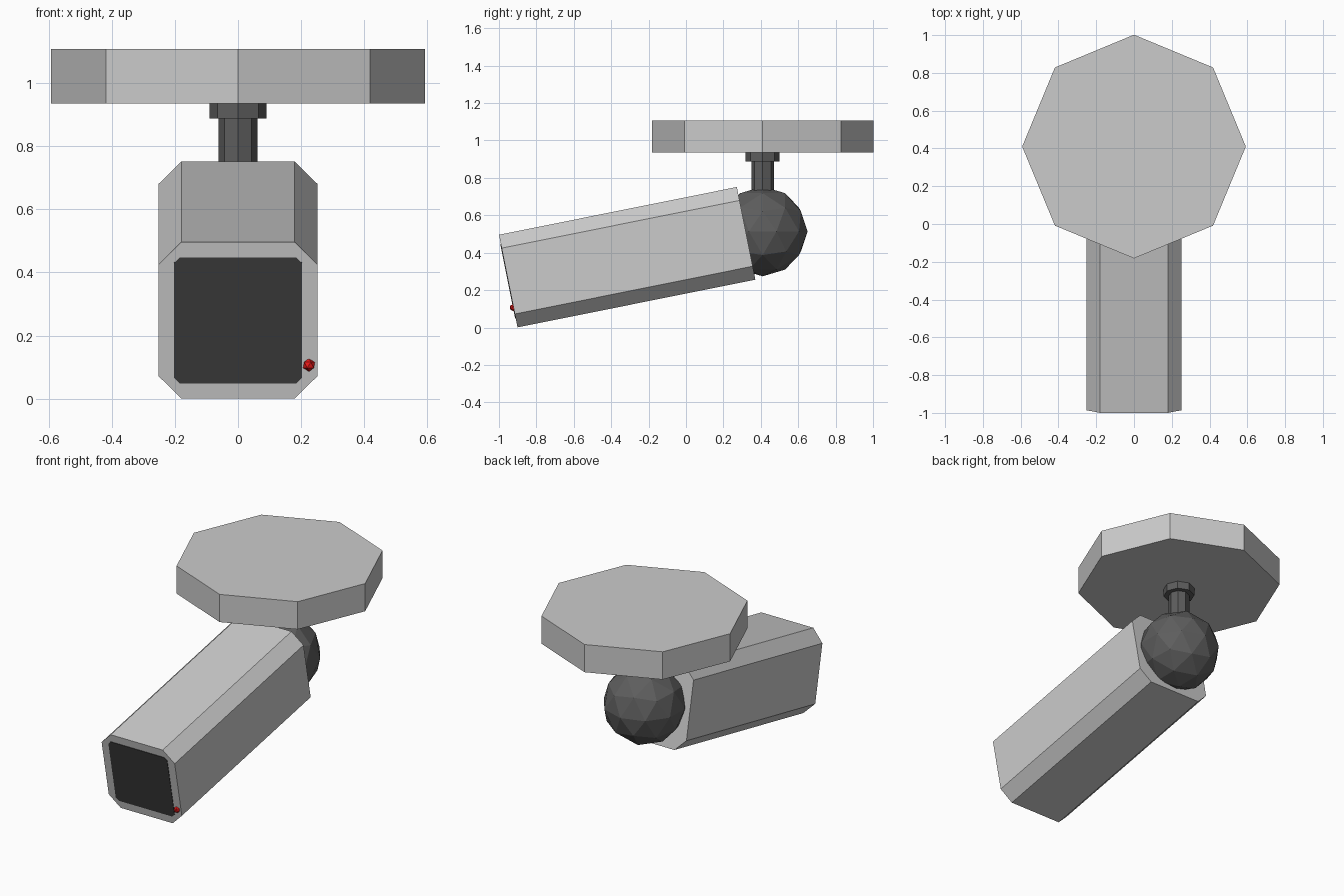
import bpy, bmesh, math
from mathutils import Matrix

if "Cube" in bpy.data.objects:
    bpy.data.objects.remove(bpy.data.objects["Cube"])

PIVOT_Y = 0.41
# Tilted frame of the camera housing (local -y is the lens side)
TILT = Matrix.Translation((0, -0.3145, 0.376)) @ Matrix.Rotation(math.radians(11.35), 4, 'X')
LENGTH = 1.297


def material(name, rgb):
    m = bpy.data.materials.new(name)
    m.diffuse_color = (*rgb, 1)
    m.use_nodes = True
    m.node_tree.nodes["Principled BSDF"].inputs["Base Color"].default_value = m.diffuse_color
    return m


def finish(name, bm, matrix, mat=None):
    bmesh.ops.recalc_face_normals(bm, faces=bm.faces)
    mesh = bpy.data.meshes.new(name)
    bm.to_mesh(mesh)
    bm.free()
    obj = bpy.data.objects.new(name, mesh)
    obj.matrix_world = matrix
    bpy.context.collection.objects.link(obj)
    if mat:
        mesh.materials.append(mat)
    return obj


def chamfered_bar(name, half, chamfer, y0, y1, mat=None):
    """Square bar along local y with four chamfered long edges."""
    c = half - chamfer
    outline = [(c, half), (half, c), (half, -c), (c, -half),
               (-c, -half), (-half, -c), (-half, c), (-c, half)]
    bm = bmesh.new()
    face = bm.faces.new([bm.verts.new((x, y0, z)) for x, z in outline])
    ext = bmesh.ops.extrude_face_region(bm, geom=[face], use_keep_orig=True)
    verts = [g for g in ext['geom'] if isinstance(g, bmesh.types.BMVert)]
    bmesh.ops.translate(bm, verts=verts, vec=(0, y1 - y0, 0))
    return finish(name, bm, TILT, mat)


def octagon_disc(name, radius, z0, z1, mat=None):
    bm = bmesh.new()
    bmesh.ops.create_cone(bm, cap_ends=True, segments=8, radius1=radius,
                          radius2=radius, depth=z1 - z0)
    return finish(name, bm, Matrix.Translation((0, PIVOT_Y, (z0 + z1) / 2)), mat)


def ball(name, radius, subdivisions, location, mat):
    bm = bmesh.new()
    bmesh.ops.create_icosphere(bm, subdivisions=subdivisions, radius=radius)
    return finish(name, bm, Matrix.Translation(location), mat)


dark = material("dark_grey", (0.11, 0.11, 0.11))
glass = material("black_glass", (0.045, 0.045, 0.045))
red = material("red_light", (0.8, 0.01, 0.01))

# Ceiling mount
octagon_disc("ceiling_plate", 0.592, 0.935, 1.108)
octagon_disc("stem_collar", 0.091, 0.888, 0.94, dark)
octagon_disc("stem", 0.061, 0.68, 0.90, dark)
ball("swivel_ball", 0.24, 2, (0, PIVOT_Y, 0.514), dark)

# Camera housing, lens window and indicator light
chamfered_bar("housing", 0.2525, 0.073, -LENGTH / 2, LENGTH / 2)
chamfered_bar("lens_window", 0.203, 0.018, -LENGTH / 2 - 0.003, -LENGTH / 2 + 0.03, glass)
ball("indicator_light", 0.021, 1, (0.225, -0.922, 0.107), red)
